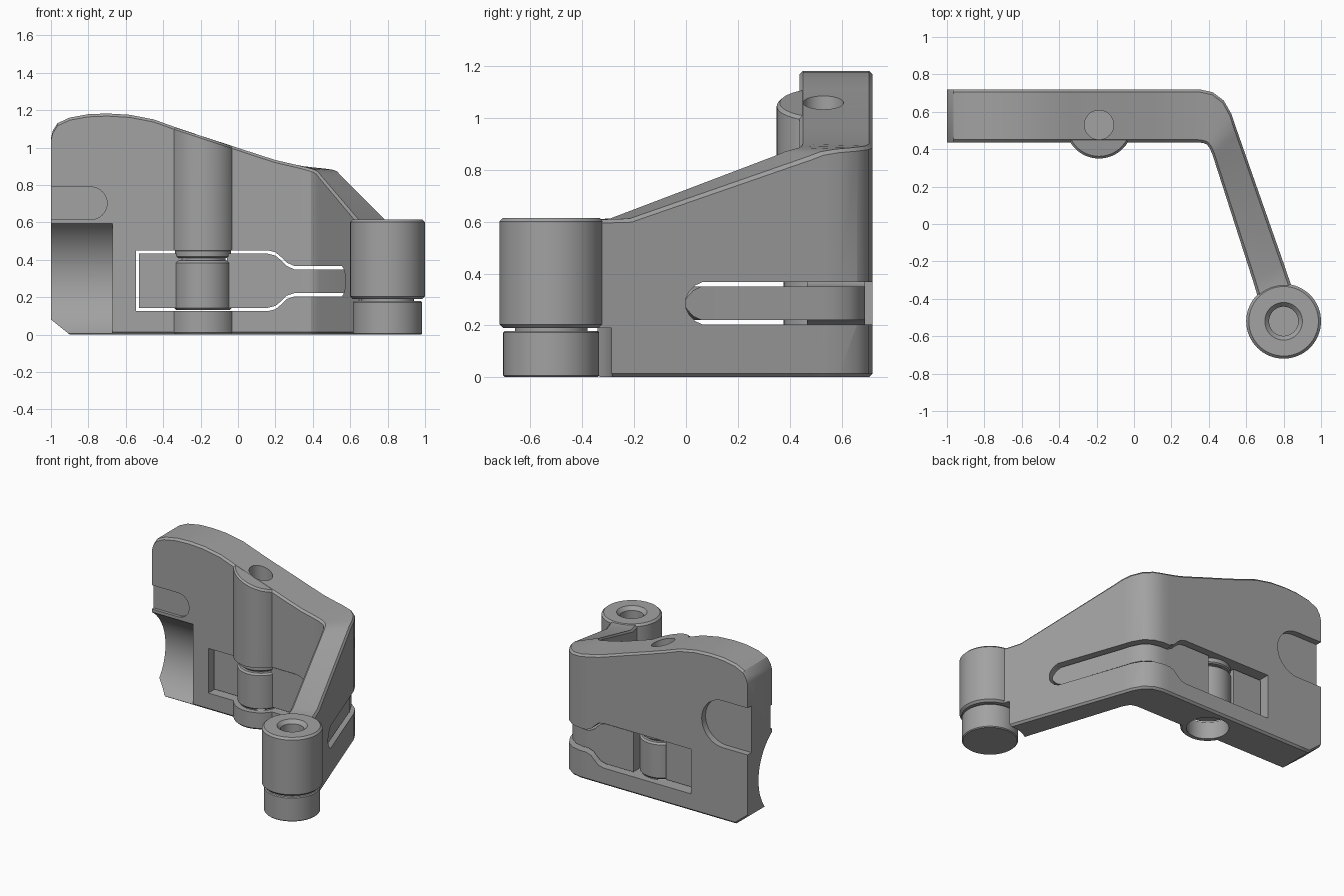
import bpy, bmesh
from math import sin, cos, pi, radians

if "Cube" in bpy.data.objects:
    bpy.data.objects.remove(bpy.data.objects["Cube"], do_unlink=True)

GREY = 0.36
mat = bpy.data.materials.new("plain grey")
mat.use_nodes = True
mat.diffuse_color = (GREY, GREY, GREY, 1)
mat.node_tree.nodes["Principled BSDF"].inputs["Base Color"].default_value = (GREY, GREY, GREY, 1)


def from_rings(name, rings):
    """Closed solid that skins a list of equal rings of points."""
    bm = bmesh.new()
    loops = [[bm.verts.new(p) for p in ring] for ring in rings]
    n = len(loops[0])
    for a, b in zip(loops, loops[1:]):
        for i in range(n):
            j = (i + 1) % n
            bm.faces.new((a[i], a[j], b[j], b[i]))
    bm.faces.new(loops[0])
    bm.faces.new(loops[-1])
    bmesh.ops.recalc_face_normals(bm, faces=bm.faces)
    mesh = bpy.data.meshes.new(name)
    bm.to_mesh(mesh)
    bm.free()
    mesh.materials.append(mat)
    obj = bpy.data.objects.new(name, mesh)
    bpy.context.collection.objects.link(obj)
    return obj


def loft(name, stations, c=0.0, grow=0.0):
    """Wall along a path; each station is front point, back point, low z, high z."""
    rings = []
    for (fx, fy), (bx, by), lo, hi in stations:
        length = ((bx - fx) ** 2 + (by - fy) ** 2) ** 0.5
        ux, uy = (bx - fx) / length, (by - fy) / length

        def at(d, z):
            return (fx + ux * d, fy + uy * d, z)
        f, b = -grow, length + grow
        if c:
            ring = [at(f + c, lo), at(f, lo + c), at(f, hi - c), at(f + c, hi),
                    at(b - c, hi), at(b, hi - c), at(b, lo + c), at(b - c, lo)]
        else:
            ring = [at(f, lo), at(f, hi), at(b, hi), at(b, lo)]
        rings.append(ring)
    return from_rings(name, rings)


def cyl(name, x, y, z0, z1, r, c=0.0, slope=0.0, r_top=None):
    """Upright cylinder with chamfered rims and an optional sloping top."""
    top = r if r_top is None else r_top
    prof = [(r, z0, 0), (top, z1, 1)]
    if c:
        prof = [(r - c, z0, 0), (r, z0 + c, 0), (r, z1 - c, 1), (r - c, z1, 1)]
    angles = [2 * pi * i / 64 for i in range(64)]
    return from_rings(name, [[(x + q * cos(a), y + q * sin(a), z + k * slope * q * cos(a))
                              for a in angles] for q, z, k in prof])


def prism(name, outline, a0, a1, axis):
    """Outline in (x, z) swept along y, or in (y, z) swept along x."""
    return from_rings(name, [[(p, a, q) if axis == "y" else (a, p, q) for p, q in outline]
                             for a in (a0, a1)])


def combine(target, other, operation):
    mod = target.modifiers.new("cut", "BOOLEAN")
    mod.operation = operation
    mod.solver = "EXACT"
    mod.object = other
    bpy.context.view_layer.objects.active = target
    bpy.ops.object.modifier_apply(modifier=mod.name)
    bpy.data.objects.remove(other, do_unlink=True)


FRONT, BACK = 0.437, 0.72
BOSS, HUB = (-0.187, 0.53), (0.8, -0.52)


def plate(x, lo, hi):
    return ((x, FRONT), (x, BACK), lo, hi)


def arm(s, lo, hi):
    return ((0.42 + 0.215 * s, 0.37 - 0.67 * s), (0.54 + 0.26 * s, 0.53 - 0.74 * s), lo, hi)


BEND = [((0.34, 0.437), (0.35, 0.72)), ((0.37, 0.433), (0.42, 0.705)),
        ((0.39, 0.425), (0.48, 0.66)), ((0.405, 0.405), (0.52, 0.59))]

# Main wall: plate with a curved top, the bend and the sloping arm
crest = [(-1, 1.05), (-0.99, 1.09), (-0.965, 1.13), (-0.9, 1.16), (-0.8, 1.178), (-0.7, 1.182),
         (-0.58, 1.175), (-0.45, 1.15), (-0.345, 1.112), (-0.2, 1.063), (-0.03, 1.008),
         (0.1, 0.965), (0.2, 0.933), (0.3, 0.91)]
wall = [plate(x, max(0, -0.8 * (x + 0.9)), z) for x, z in crest]
wall += [(f, b, 0, z) for (f, b), z in zip(BEND, (0.9, 0.892, 0.886, 0.88))]
wall += [arm(0, 0, 0.87), arm(0.06, 0, 0.853), arm(1, 0, 0.612),
         ((0.68, -0.45), (0.865, -0.4), 0, 0.606)]
body = loft("bracket_body", wall, c=0.014)

# Boss on the plate and hub at the arm tip
combine(body, cyl("boss", *BOSS, 0, 1.058, 0.18, 0.012, slope=-0.33), "UNION")
combine(body, cyl("clearance", *HUB, -0.1, 0.19, 0.235), "DIFFERENCE")
combine(body, cyl("hub", *HUB, 0.19, 0.615, 0.2, 0.014), "UNION")

# Bores with countersunk mouths
for (x, y), z in ((BOSS, 1.06), (HUB, 0.615)):
    combine(body, cyl("bore", x, y, z - 0.3, z + 0.2, 0.078), "DIFFERENCE")
combine(body, cyl("countersink", *HUB, 0.59, 0.62, 0.078, r_top=0.105), "DIFFERENCE")
combine(body, cyl("lower_bore", *BOSS, -0.1, 0.2, 0.14), "DIFFERENCE")


# Slot through plate, bend and arm, and the lever that sits in it
def slot_path(start, gap):
    widths = [(start, 0.125, 0.45), (0.16, 0.125, 0.45), (0.2, 0.135, 0.44),
              (0.23, 0.16, 0.415), (0.26, 0.19, 0.385), (0.3, 0.203, 0.367)]
    path = [plate(x, lo + gap, hi - gap) for x, lo, hi in widths]
    path += [(f, b, 0.203 + gap, 0.367 - gap) for f, b in BEND]
    for s, half in ((0, 0.082), (0.63, 0.082), (0.67, 0.068), (0.70, 0.045), (0.716, 0.02)):
        path.append(arm(s - gap, 0.285 - half + min(gap, half / 2), 0.285 + half - min(gap, half / 2)))
    return path


combine(body, loft("slot", slot_path(-0.545, 0), grow=0.05), "DIFFERENCE")
combine(body, cyl("boss_slot", *BOSS, 0.125, 0.45, 0.23), "DIFFERENCE")
lever = loft("lever", slot_path(-0.06, 0.018), grow=-0.03)

# Sleeve in the boss gap and the block beside it
sleeve = cyl("lever_sleeve", *BOSS, 0.13, 0.395, 0.153, 0.012)
collar = cyl("sleeve_collar", *BOSS, 0.41, 0.455, 0.15, 0.008)
pin = cyl("sleeve_pin", *BOSS, 0.39, 0.46, 0.12)
block = prism("lever_block", [(-0.53, 0.142), (-0.3, 0.142), (-0.3, 0.432), (-0.53, 0.432)],
              0.48, 0.66, "y")

# Concave scoop in the lower front end of the plate
scoop = [(0.235 + 0.36 * cos(2 * pi * i / 64), 0.295 + 0.36 * sin(2 * pi * i / 64))
         for i in range(64)]
combine(body, prism("scoop", scoop, -1.1, -0.67, "x"), "DIFFERENCE")


# Round-ended recesses on both sides of the plate end
def tab(x_end, z, r):
    arc = [radians(-90 + 180 * i / 20) for i in range(21)]
    return [(-1.1, z - r)] + [(x_end - r + r * cos(a), z + r * sin(a)) for a in arc] + [(-1.1, z + r)]


combine(body, prism("front_tab", tab(-0.7, 0.702, 0.087), 0.3, FRONT + 0.022, "y"), "DIFFERENCE")
combine(body, prism("back_tab", tab(-0.63, 0.7, 0.17), BACK - 0.045, 0.9, "y"), "DIFFERENCE")

# Foot under the hub, joined by a thinner pin
foot = cyl("hub_foot", *HUB, 0, 0.178, 0.185, 0.006)
foot_pin = cyl("hub_foot_pin", *HUB, 0.17, 0.22, 0.14)

# Smooth the rounded faces and keep edges sharp
bpy.ops.object.select_all(action="DESELECT")
for obj in (body, lever, sleeve, collar, pin, block, foot, foot_pin):
    obj.select_set(True)
bpy.context.view_layer.objects.active = body
bpy.ops.object.shade_smooth_by_angle(angle=radians(30))
